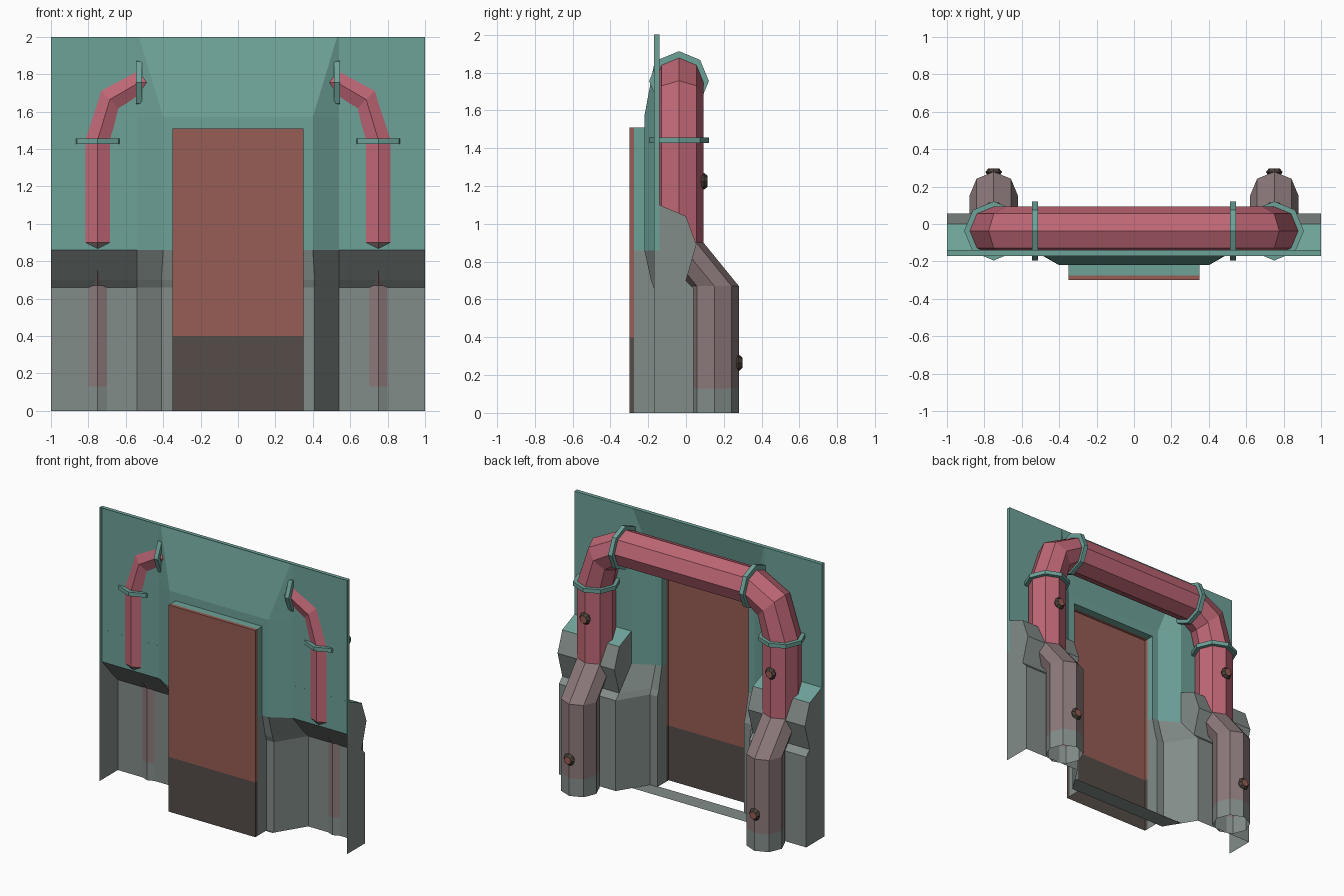
import bpy, bmesh, math
from mathutils import Matrix, Vector

if "Cube" in bpy.data.objects:
    bpy.data.objects.remove(bpy.data.objects["Cube"])


def material(name, rgb):
    m = bpy.data.materials.new(name)
    m.diffuse_color = (*rgb, 1)
    m.use_nodes = True
    m.node_tree.nodes["Principled BSDF"].inputs["Base Color"].default_value = m.diffuse_color
    return m


TEAL = material("teal paint", (0.155, 0.36, 0.315))
GRAY = material("dusty gray", (0.225, 0.265, 0.25))
PINK = material("pink pipe", (0.52, 0.135, 0.18))
MAUVE = material("faded mauve", (0.26, 0.19, 0.195))
RED = material("rust red door", (0.31, 0.11, 0.09))
DARK = material("dark brown", (0.09, 0.072, 0.064))
BOLT = material("bolt brown", (0.065, 0.05, 0.04))


def make(name, verts, faces, mats, rule=None, mirror=True, solid=False):
    """Mesh object; rule(face centre, normal) picks the material index."""
    bm = bmesh.new()
    vs = [bm.verts.new(v) for v in verts]
    for f in faces:
        bm.faces.new([vs[i] for i in f])
    if solid:
        bmesh.ops.recalc_face_normals(bm, faces=bm.faces[:])
    bm.normal_update()
    for f in bm.faces:
        f.material_index = rule(f.calc_center_median(), f.normal) if rule else 0
    me = bpy.data.meshes.new(name)
    bm.to_mesh(me)
    bm.free()
    ob = bpy.data.objects.new(name, me)
    bpy.context.collection.objects.link(ob)
    for m in mats:
        me.materials.append(m)
    if mirror:
        ob.modifiers.new("Mirror", 'MIRROR')
    return ob


def grid(name, rows, mats, rule=None):
    """Skin equal-length rows of points, normals toward +y."""
    n = len(rows[0])
    verts = [p for r in rows for p in r]
    faces = [(r * n + c, r * n + c + 1, (r + 1) * n + c + 1, (r + 1) * n + c)
             for r in range(len(rows) - 1) for c in range(n - 1)]
    return make(name, verts, faces, mats, rule)


def tube(name, stations, radius, mats, rule=None, caps=False):
    """Eight-sided tube through (point, tilt) stations."""
    verts, faces = [], []
    for p, tilt in stations:
        u = Vector((math.cos(tilt), 0, math.sin(tilt)))
        for k in range(8):
            a = k * math.pi / 4
            verts.append(Vector(p) + radius * (math.cos(a) * u + math.sin(a) * Vector((0, 1, 0))))
    for s in range(len(stations) - 1):
        for k in range(8):
            j = (k + 1) % 8
            faces.append((s * 8 + k, s * 8 + j, s * 8 + 8 + j, s * 8 + 8 + k))
    if caps:
        faces += [tuple(range(7, -1, -1)), tuple(range(len(verts) - 8, len(verts)))]
    return make(name, verts, faces, mats, rule, solid=caps)


# Wall beside the door: thick base, sloped shoulder, recessed upper part, door jamb
def side_row(z, y_out, x_in, y_in):
    return [(1, y_out, z), (.54, y_out, z), (x_in, y_in, z), (.35, y_in, z), (.35, -.275, z)]


grid("lower_wall", [side_row(0, .04, .41, -.17), side_row(.66, .04, .41, -.17),
                    side_row(.70, 0, .41, -.185), side_row(.86, -.14, .40, -.22),
                    side_row(1.51, -.14, .40, -.22)],
     [GRAY, TEAL], lambda c, n: int(c.z > .86))


# Wall above the door with the sloped recess top
def top_row(z, x_in, y_in):
    return [(1, -.14, z), (.54, -.14, z), (x_in, y_in, z), (.35, y_in, z), (0, y_in, z)]


grid("upper_wall", [top_row(1.51, .40, -.22), top_row(1.57, .40, -.22),
                    top_row(2, .53, -.14)], [TEAL])
make("door_lintel", [(.35, -.275, 1.51), (0, -.275, 1.51), (0, -.22, 1.51), (.35, -.22, 1.51)],
     [(0, 1, 2, 3)], [TEAL])

# Turned-back rim along the top and sides, and the end of the base
grid("wall_rim", [[(1, -.17, .86), (1, -.14, .86)], [(1, -.17, 2), (1, -.14, 2)],
                  [(0, -.17, 2), (0, -.14, 2)]], [TEAL])
end = [(-.17, 0), (.04, 0), (.04, .66), (0, .70), (-.14, .86), (-.17, .86)]
make("base_end", [(1, y, z) for y, z in end], [tuple(range(6))], [GRAY])

# Threshold floor strip
make("threshold", [(0, -.18, 0), (.405, -.18, 0), (.475, -.06, 0), (0, -.06, 0)],
     [(0, 1, 2, 3)], [GRAY])

# Door panel with a shallow edge, darker at the foot
grid("door", [[(.35, -.275, z), (.35, -.30, z), (0, -.30, z)] for z in (0, .4, 1.51)],
     [DARK, RED], lambda c, n: int(c.z > .4))
make("door_top_edge", [(0, -.30, 1.51), (.35, -.30, 1.51), (.35, -.275, 1.51), (0, -.275, 1.51)],
     [(0, 1, 2, 3)], [RED])

# Angular block clamped around each pipe
prof = [(-.141, 1.10), (0, 1.04), (.055, .89), (0, .70), (-.141, .86)]
make("pipe_block", [(x, y, z) for x in (.54, 1) for y, z in prof],
     [(i, (i + 1) % 5, (i + 1) % 5 + 5, i + 5) for i in range(4)]
     + [(0, 1, 2, 3, 4), (9, 8, 7, 6, 5)],
     [GRAY, TEAL], lambda c, n: int(abs(n.z) > .85 and c.z > 1), solid=True)

# Pipe arch over the door, faded toward the ground
Q = math.pi / 2
PY = -.037
tube("pipe", [((.75, .15, 0), 0), ((.75, .15, .13), 0), ((.75, .15, .67), 0),
              ((.75, PY, .90), 0), ((.75, PY, 1.45), 0), ((.685, PY, 1.665), Q / 2),
              ((.53, PY, 1.755), Q), ((0, PY, 1.755), Q)], .13,
     [GRAY, MAUVE, PINK], lambda c, n: 2 if c.z > .9 else int(c.z > .13))

# Collars at both ends of each bend
tube("lower_collar", [((.75, PY, 1.428), 0), ((.75, PY, 1.457), 0)], .158, [TEAL], caps=True)
tube("upper_collar", [((.545, PY, 1.755), Q), ((.513, PY, 1.755), Q)], .158, [TEAL], caps=True)


# Bolts on the pipe fronts
def bolt(name, y, z):
    bm = bmesh.new()
    for r1, r2, depth, y0 in ((.03, .045, .02, y - .02), (.045, .028, .02, y)):
        bmesh.ops.create_cone(bm, cap_ends=True, segments=8, radius1=r1, radius2=r2, depth=depth,
                              matrix=Matrix.Translation((.75, y0 + depth / 2, z))
                              @ Matrix.Rotation(-Q, 4, 'X'))
    verts = [v.co.copy() for v in bm.verts]
    bm.verts.index_update()
    faces = [tuple(v.index for v in f.verts) for f in bm.faces]
    bm.free()
    make(name, verts, faces, [BOLT, RED], lambda c, n: int(n.y > .9 and c.y > y + .01))


bolt("upper_bolt", .095, 1.225)
bolt("lower_bolt", .278, .265)
